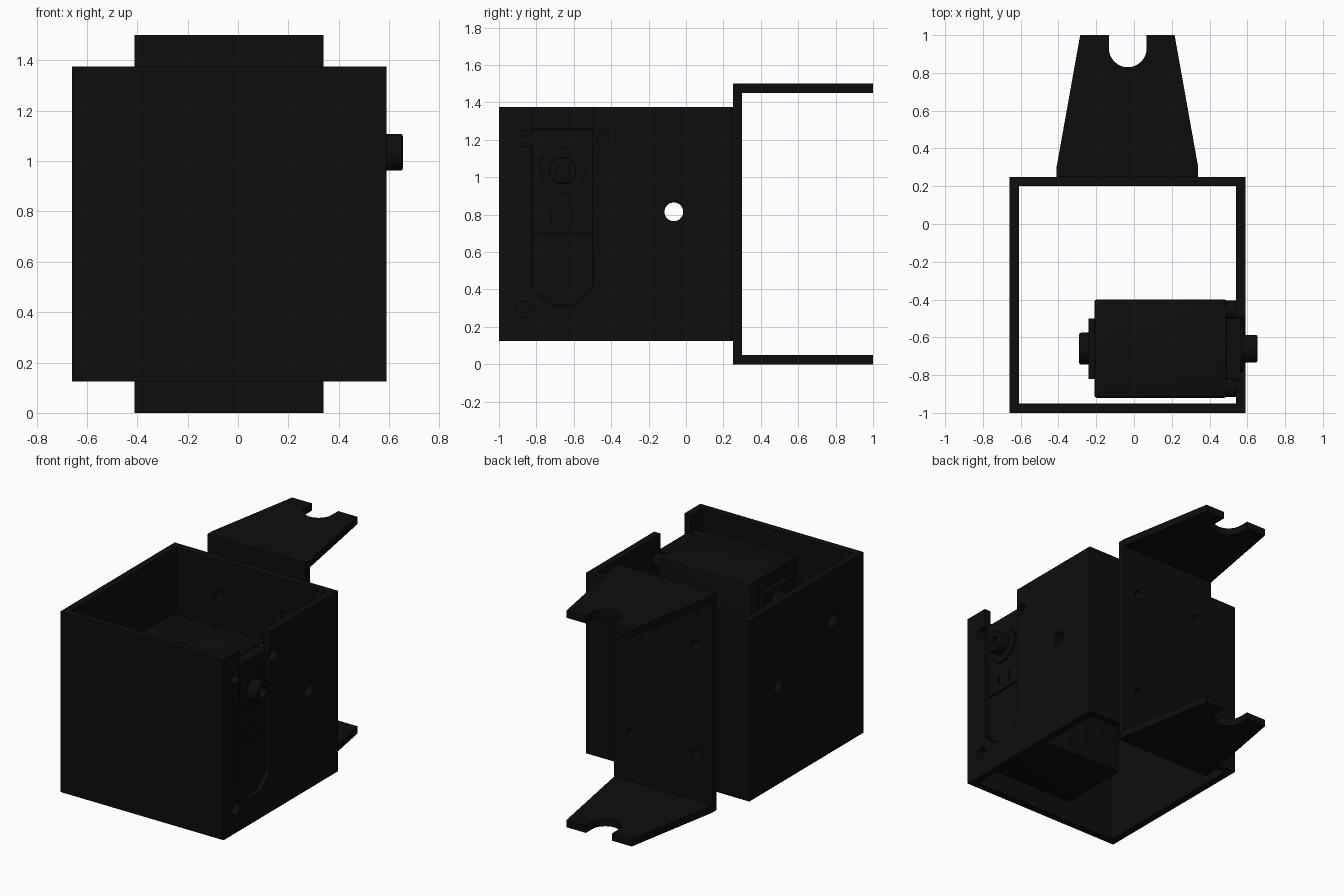
import bpy, bmesh
from math import pi, cos, sin
from mathutils import Matrix, Vector

cube = bpy.data.objects.get("Cube")
if cube:
    bpy.data.objects.remove(cube, do_unlink=True)

black = bpy.data.materials.new("matte_black")
black.use_nodes = True
black.diffuse_color = (0.004, 0.004, 0.004, 1)
black.node_tree.nodes["Principled BSDF"].inputs["Base Color"].default_value = black.diffuse_color


def make(name, bm):
    bmesh.ops.recalc_face_normals(bm, faces=bm.faces)
    mesh = bpy.data.meshes.new(name)
    bm.to_mesh(mesh)
    bm.free()
    mesh.materials.append(black)
    ob = bpy.data.objects.new(name, mesh)
    bpy.context.collection.objects.link(ob)
    return ob


def box(name, lo, hi):
    bm = bmesh.new()
    bmesh.ops.create_cube(bm, size=1)
    lo, hi = Vector(lo), Vector(hi)
    for v in bm.verts:
        v.co = (lo + hi) / 2 + v.co * (hi - lo)
    return make(name, bm)


def rod(name, axis, a, b, u, v, r, sides=32):
    """Cylinder from a to b along axis x or y; u, v are the other coordinates."""
    bm = bmesh.new()
    bmesh.ops.create_cone(bm, cap_ends=True, segments=sides, radius1=r, radius2=r, depth=b - a)
    mid = (a + b) / 2
    if axis == "x":
        m = Matrix.Translation((mid, u, v)) @ Matrix.Rotation(pi / 2, 4, "Y")
    else:
        m = Matrix.Translation((u, mid, v)) @ Matrix.Rotation(pi / 2, 4, "X")
    bm.transform(m)
    return make(name, bm)


def prism(name, points, depth):
    """Extrude a closed 3D outline by a vector."""
    bm = bmesh.new()
    face = bm.faces.new([bm.verts.new(p) for p in points])
    out = bmesh.ops.extrude_face_region(bm, geom=[face])
    verts = [g for g in out["geom"] if isinstance(g, bmesh.types.BMVert)]
    bmesh.ops.translate(bm, verts=verts, vec=depth)
    return make(name, bm)


def apply(ob, mod):
    bpy.context.view_layer.objects.active = ob
    with bpy.context.temp_override(object=ob, active_object=ob):
        bpy.ops.object.modifier_apply(modifier=mod.name)


def cut(ob, *cutters):
    for c in cutters:
        mod = ob.modifiers.new("cut", "BOOLEAN")
        mod.operation, mod.solver, mod.object = "DIFFERENCE", "EXACT", c
        apply(ob, mod)
        bpy.data.objects.remove(c, do_unlink=True)


def bevel(ob, width):
    mod = ob.modifiers.new("bevel", "BEVEL")
    mod.width, mod.segments, mod.limit_method = width, 2, "ANGLE"
    apply(ob, mod)


def smooth(ob):
    bpy.ops.object.select_all(action="DESELECT")
    ob.select_set(True)
    bpy.context.view_layer.objects.active = ob
    bpy.ops.object.shade_smooth_by_angle()


CX, MID_Z = -0.035, 0.75          # housing centre
AX_Y, AX_Z = -0.66, 1.035         # drive axis
bracket_holes = [(CX + sx * 0.25, MID_Z + sz * 0.375) for sx in (-1, 1) for sz in (-1, 1)]
mount_holes = [(AX_Y + sy * 0.205, MID_Z + sz * 0.455) for sy in (-1, 1) for sz in (-1, 1)]


def slot_outline(x, half, bottom, top, chamfer):
    """Upright slot outline with chamfered lower corners, in the yz plane."""
    return [(x, AX_Y - half, top), (x, AX_Y - half, bottom + chamfer),
            (x, AX_Y - half + chamfer, bottom), (x, AX_Y + half - chamfer, bottom),
            (x, AX_Y + half, bottom + chamfer), (x, AX_Y + half, top)]


# Square housing, open above and below
housing = box("housing", (-0.66, -1, 0.125), (0.59, 0.25, 1.375))
cut(housing, box("inside", (-0.61, -0.95, 0), (0.54, 0.20, 1.6)),
    prism("motor_notch", slot_outline(0.5, 0.165, 0.31, 1.6, 0.1), (0.2, 0, 0)),
    rod("cable_hole", "x", -1, 1, -0.065, 0.815, 0.05),
    rod("axis_hole", "x", -1, -0.5, AX_Y, AX_Z, 0.05))
for y, z in mount_holes:
    cut(housing, rod("mount_hole", "x", 0.5, 0.7, y, z, 0.045))
for x, z in bracket_holes:
    cut(housing, rod("screw_hole", "y", 0.1, 0.4, x, z, 0.035))
smooth(housing)

# Rear bracket: upright plate and two tapered arms with open slots
plate = box("bracket_plate", (-0.41, 0.25, 0), (0.34, 0.30, 1.5))
for x, z in bracket_holes:
    cut(plate, rod("screw_hole", "y", 0.1, 0.4, x, z, 0.035))
smooth(plate)
for name, z in (("lower_arm", 0), ("upper_arm", 1.45)):
    arc = [(-0.033 + 0.1 * cos(pi * i / 16), 0.93 - 0.1 * sin(pi * i / 16), z) for i in range(17)]
    outline = [(-0.41, 0.30, z), (0.34, 0.30, z), (0.215, 1, z), (0.067, 1, z)] + arc
    outline += [(-0.133, 1, z), (-0.285, 1, z)]
    smooth(prism(name, outline, (0, 0, 0.05)))

# Motor case
case = box("motor_case", (-0.21, -0.92, 0.24), (0.49, -0.40, 1.26))
bevel(case, 0.012)
smooth(case)

# Raised motor face filling the notch, with a lower cover and two small slits
face = prism("motor_face", slot_outline(0.48, 0.16, 0.32, 1.25, 0.1), (0.085, 0, 0))
cut(face, box("seam", (0.555, -0.9, 0.697), (0.6, -0.4, 0.705)))
for dy in (-0.05, 0.05):
    cut(face, box("slit", (0.55, AX_Y + dy - 0.008, 0.76), (0.6, AX_Y + dy + 0.008, 0.82)))

# Corner bosses behind the mounting holes
for y, z in mount_holes:
    boss = rod("mount_boss", "x", 0.48, 0.54, y, z, 0.05)
    cut(boss, rod("bore", "x", 0.5, 0.6, y, z, 0.022))
    smooth(boss)

# Output shaft with collar
smooth(rod("shaft_collar", "x", 0.55, 0.58, AX_Y, AX_Z, 0.125))
shaft = rod("output_shaft", "x", 0.56, 0.655, AX_Y, AX_Z, 0.073)
bevel(shaft, 0.01)
cut(shaft, rod("bore", "x", 0.61, 0.7, AX_Y, AX_Z, 0.035))
smooth(shaft)

# Rear motor cover and idler boss
box("motor_back_cover", (-0.24, -0.82, 0.34), (-0.20, -0.50, 1.16))
idler = rod("idler_boss", "x", -0.29, -0.22, AX_Y, AX_Z, 0.085)
bevel(idler, 0.01)
smooth(idler)
